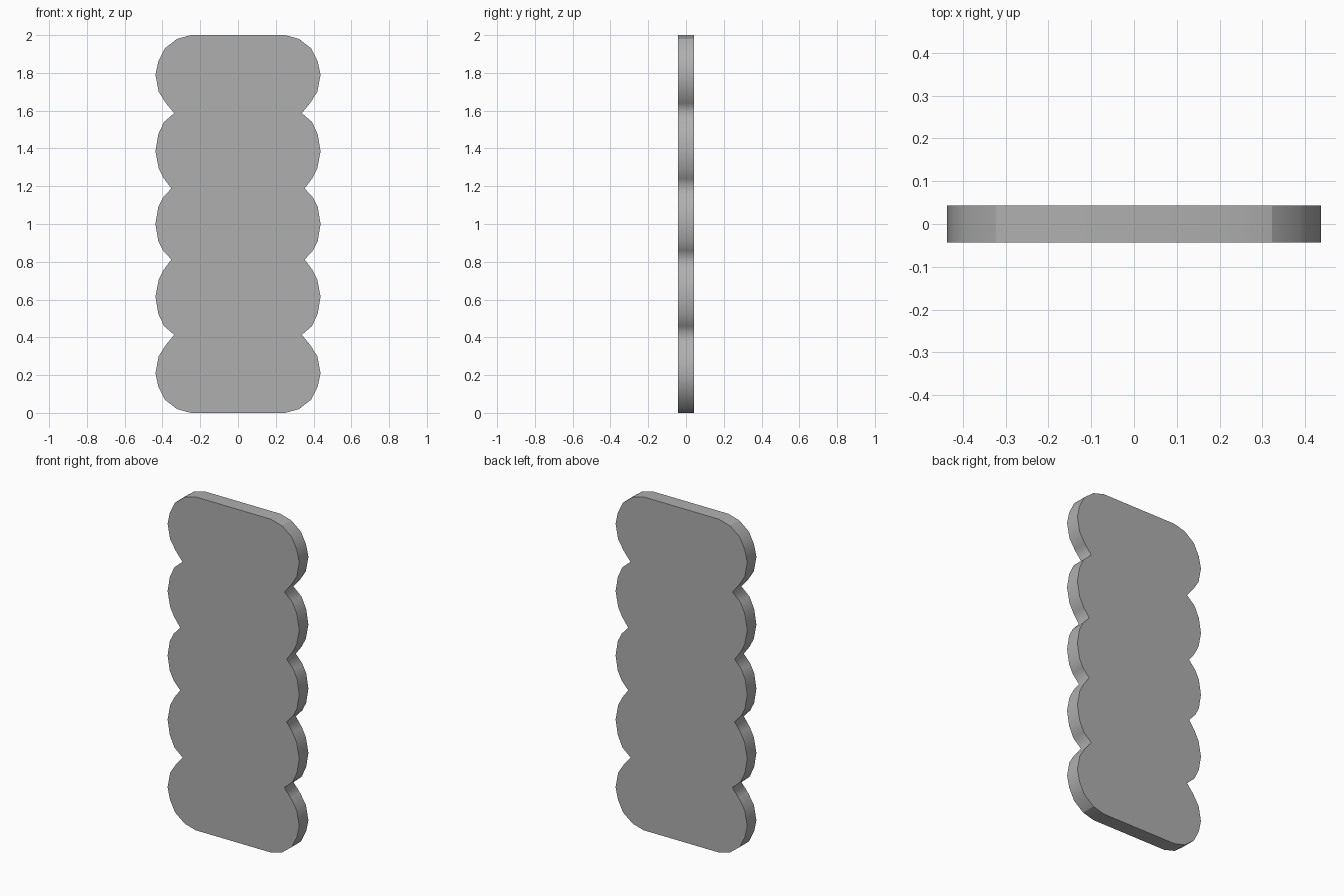
import bpy, bmesh

if "Cube" in bpy.data.objects:
    bpy.data.objects.remove(bpy.data.objects["Cube"])

HALF_DEPTH = 0.0435

# Upper right quarter of the scalloped outline (x, z), from top to mid height
quarter = [(0.25, 2.0), (0.323, 1.98), (0.387, 1.93), (0.422, 1.86), (0.437, 1.79),
           (0.42, 1.70), (0.382, 1.64), (0.338, 1.587),
           (0.392, 1.54), (0.422, 1.475), (0.437, 1.385),
           (0.42, 1.295), (0.392, 1.24), (0.353, 1.188),
           (0.397, 1.14), (0.422, 1.09), (0.437, 1.0)]

# Mirror about mid height, then about the centre line
right = quarter + [(x, 2 - z) for x, z in reversed(quarter[:-1])]
outline = right + [(-x, z) for x, z in reversed(right)]

# Panel: outline filled and extruded through its thickness
bm = bmesh.new()
face = bm.faces.new([bm.verts.new((x, -HALF_DEPTH, z)) for x, z in outline])
ext = bmesh.ops.extrude_face_region(bm, geom=[face], use_keep_orig=True)
verts = [g for g in ext["geom"] if isinstance(g, bmesh.types.BMVert)]
bmesh.ops.translate(bm, verts=verts, vec=(0, 2 * HALF_DEPTH, 0))
bmesh.ops.recalc_face_normals(bm, faces=bm.faces)

# Smooth side wall, notches included; crisp rims and crisp ends of the top and bottom caps
for f in bm.faces:
    f.smooth = True
for e in bm.edges:
    a, b = (v.co for v in e.verts)
    on_rim = abs(a.y - b.y) < 1e-5
    cap_end = abs(abs(a.x) - 0.323) < 1e-4
    e.smooth = not (on_rim or cap_end)

mesh = bpy.data.meshes.new("scalloped_panel")
bm.to_mesh(mesh)
bm.free()

grey = bpy.data.materials.new("dark_grey")
grey.diffuse_color = (0.43, 0.43, 0.43, 1)
grey.use_nodes = True
grey.node_tree.nodes["Principled BSDF"].inputs["Base Color"].default_value = grey.diffuse_color
mesh.materials.append(grey)

panel = bpy.data.objects.new("scalloped_panel", mesh)
bpy.context.collection.objects.link(panel)
